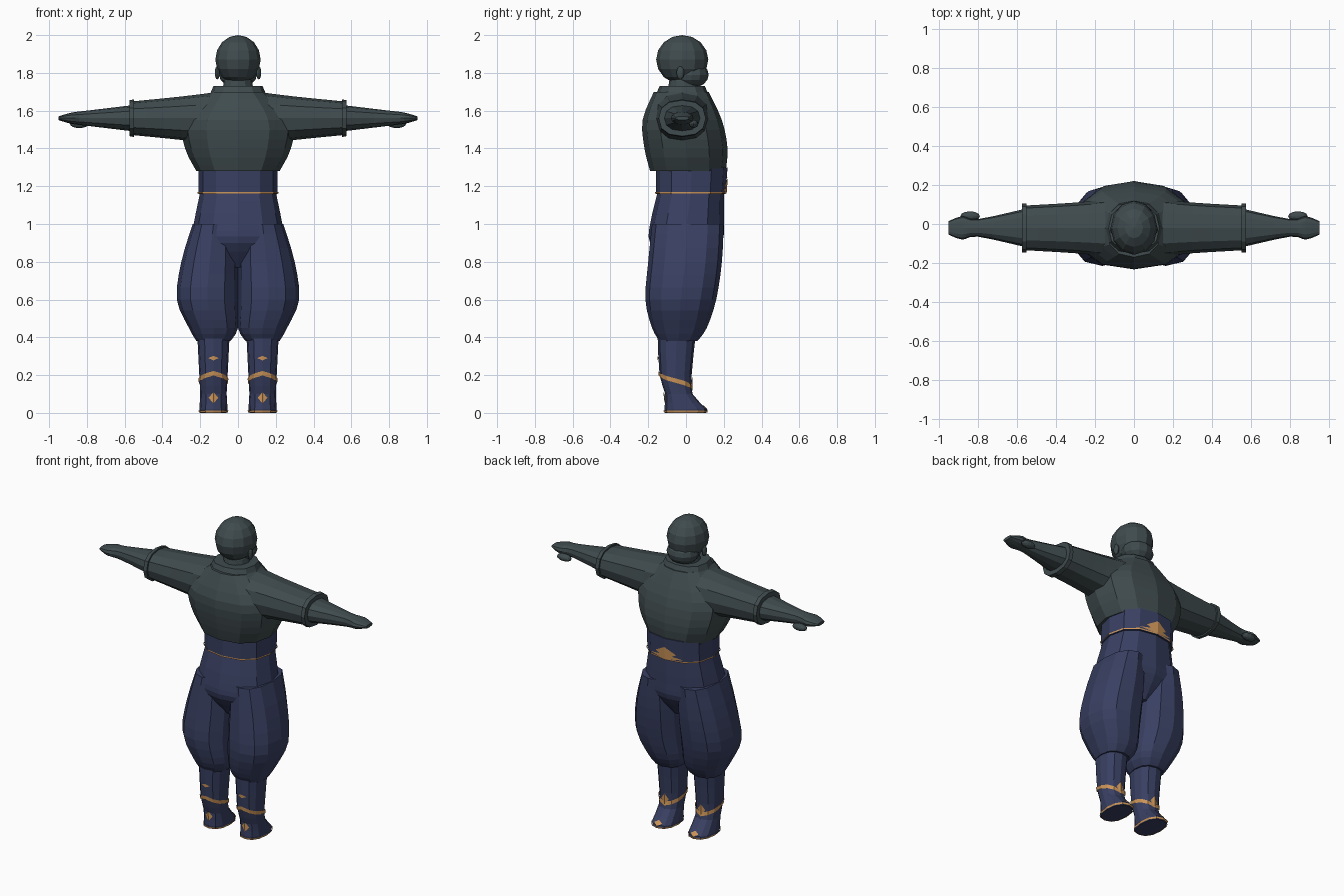
import bpy
import bmesh
from math import cos, sin, pi, copysign
from mathutils import Matrix, Vector

SIDES = 12
FRONT = SIDES / 4          # side index facing the toes
BACK = FRONT * 3
ROUNDNESS = 0.85           # below one gives a boxier cross-section
LEG = 0.13                 # distance of a leg from the middle
ARM_Y, ARM_Z = -0.02, 1.56

default_cube = bpy.data.objects.get("Cube")
if default_cube:
    bpy.data.objects.remove(default_cube, do_unlink=True)


def material(name, *rgb):
    mat = bpy.data.materials.new(name)
    mat.use_nodes = True
    colour = (*rgb, 1)
    mat.diffuse_color = colour
    mat.node_tree.nodes["Principled BSDF"].inputs["Base Color"].default_value = colour
    return mat


CLOTH = material("dark green cloth", 0.05, 0.07, 0.075)
NAVY = material("navy cloth", 0.04, 0.05, 0.12)
TRIM = material("orange trim", 0.6, 0.3, 0.1)


def finish(bm, name, mat, mirror):
    bmesh.ops.recalc_face_normals(bm, faces=bm.faces)
    mesh = bpy.data.meshes.new(name)
    bm.to_mesh(mesh)
    bm.free()
    mesh.materials.append(mat)
    part = bpy.data.objects.new(name, mesh)
    bpy.context.collection.objects.link(part)
    if mirror:
        part.modifiers.new("Mirror", "MIRROR").use_mirror_merge = False


def blob(name, centre, radii, mirror=False):
    """Faceted ellipsoid."""
    bm = bmesh.new()
    placing = Matrix.LocRotScale(Vector(centre), None, Vector(radii))
    bmesh.ops.create_uvsphere(bm, u_segments=SIDES, v_segments=8, radius=1, matrix=placing)
    finish(bm, name, CLOTH, mirror)


# Cross-sections are (position, low a, high a, low b, high b)
def body_ring(z, half, back, front):
    return z, -half, half, back, front


def leg_ring(z, half, back, front):
    centre = max(half, LEG)
    return z, centre - half, centre + half, back, front


def arm_ring(x, depth, height):
    return x, ARM_Y - depth, ARM_Y + depth, ARM_Z - height, ARM_Z + height


def ease(before, start, end, after, k):
    """Smooth curve through four neighbouring values."""
    bend = 2 * before - 5 * start + 4 * end - after
    twist = 3 * (start - end) + after - before
    return start + k / 2 * (end - before + k * (bend + k * twist))


def refine(rings, steps):
    padded = [rings[0], *rings, rings[-1]]
    result = []
    for group in zip(padded, padded[1:], padded[2:], padded[3:]):
        for step in range(steps):
            result.append([ease(*values, step / steps) for values in zip(*group)])
    return result + [rings[-1]]


def outline(ring, lift=0):
    """Corner points of a rounded cross-section."""
    t, a_low, a_high, b_low, b_high = ring
    points = []
    for side in range(SIDES):
        angle = 2 * pi * side / SIDES
        a, b = (copysign(abs(w) ** ROUNDNESS, w) for w in (cos(angle), sin(angle)))
        points.append(Vector(((a_low + a_high) / 2 + a * ((a_high - a_low) / 2 + lift),
                              (b_low + b_high) / 2 + b * ((b_high - b_low) / 2 + lift), t)))
    return points


def loft(name, mat, shape, keys, steps=3, mirror=False):
    """Skin over key cross-sections; returns the refined sections."""
    rings = refine([shape(*key) for key in keys], steps)
    bm = bmesh.new()
    rows = []
    for ring in rings:
        points = outline(ring)
        if shape is arm_ring:
            points = [p.zxy for p in points]
        rows.append([bm.verts.new(p) for p in points])
    for lower, upper in zip(rows, rows[1:]):
        for i in range(SIDES):
            bm.faces.new((lower[i - 1], lower[i], upper[i], upper[i - 1]))
    bm.faces.new(rows[0])
    bm.faces.new(rows[-1])
    finish(bm, name, mat, mirror)
    return rings


def on_surface(rings, side, z):
    """Point just above the skin of an upright loft."""
    for lower, upper in zip(rings, rings[1:]):
        if min(lower[0], upper[0]) <= z <= max(lower[0], upper[0]):
            break
    k = (z - lower[0]) / (upper[0] - lower[0])
    ring = [p + (q - p) * k for p, q in zip(lower, upper)]
    points = outline(ring, lift=0.005)
    corner = int(side // 1)
    return points[corner % SIDES].lerp(points[(corner + 1) % SIDES], side % 1)


def strip(name, rings, middle, spread, edges, mirror=False):
    """Thin painted strip; edges(k) gives low and high z for k from -1 to 1."""
    bm = bmesh.new()
    rows = []
    count = SIDES * 2
    for step in range(count + 1):
        k = 2 * step / count - 1
        rows.append([bm.verts.new(on_surface(rings, middle + k * spread, z)) for z in edges(k)])
    for near, far in zip(rows, rows[1:]):
        bm.faces.new((near[0], far[0], far[1], near[1]))
    finish(bm, name, TRIM, mirror)


def band(z, half):
    return lambda k: (z - half, z + half)


def diamond(z, half):
    return lambda k: (z - half * (1.01 - abs(k)), z + half * (1.01 - abs(k)))


def wrap(k):
    """Band rising from the instep to the heel side."""
    z = 0.13 + 0.08 * abs(k)
    return z - 0.012, z + 0.012


# Covered head with jaw, neck and ears
blob("head", (0, -0.02, 1.87), (0.12, 0.138, 0.13))
blob("jaw", (0, 0.03, 1.79), (0.1, 0.09, 0.07))
blob("neck", (0, -0.01, 1.72), (0.08, 0.085, 0.1))
blob("ear", (0.11, -0.03, 1.8), (0.013, 0.02, 0.035), mirror=True)

# Jacket, collar and arms
loft("jacket", CLOTH, body_ring, [(1.28, 0.22, -0.19, 0.21), (1.4, 0.28, -0.22, 0.22),
                                  (1.55, 0.29, -0.23, 0.19), (1.7, 0.14, -0.17, 0.12)])
loft("collar", CLOTH, body_ring, [(1.66, 0.16, -0.17, 0.13), (1.73, 0.13, -0.14, 0.1)], 1)
loft("sleeve", CLOTH, arm_ring, [(0.1, 0.15, 0.14), (0.3, 0.13, 0.115), (0.55, 0.115, 0.09)],
     mirror=True)
loft("cuff", CLOTH, arm_ring, [(0.55, 0.125, 0.1), (0.575, 0.125, 0.095)], 1, mirror=True)
loft("forearm_and_hand", CLOTH, arm_ring, [(0.55, 0.1, 0.07), (0.8, 0.045, 0.04),
                                           (0.88, 0.06, 0.03), (0.95, 0.035, 0.01)], mirror=True)
blob("thumb", (0.84, 0.04, 1.53), (0.05, 0.025, 0.022), mirror=True)

# Sash with its line and knot
sash = loft("sash", NAVY, body_ring, [(1.16, 0.21, -0.16, 0.21), (1.3, 0.21, -0.16, 0.22)], 1)
strip("sash_line", sash, FRONT, SIDES / 2, band(1.165, 0.004))
strip("sash_knot", sash, FRONT, 0.6, diamond(1.205, 0.04))
strip("sash_knot_tie", sash, FRONT, 1, diamond(1.18, 0.015))

# Baggy trousers
loft("hips", NAVY, body_ring, [(1.17, 0.2, -0.15, 0.2), (1, 0.235, -0.19, 0.2),
                               (0.9, 0.25, -0.19, 0.19), (0.77, 0.06, -0.1, 0.1)])
loft("trouser_leg", NAVY, leg_ring, [(1, 0.11, -0.18, 0.2), (0.8, 0.15, -0.2, 0.19),
                                     (0.6, 0.162, -0.215, 0.16), (0.45, 0.13, -0.18, 0.11),
                                     (0.38, 0.09, -0.14, 0.06)], mirror=True)

# Wrapped shins flowing into pointed feet
boot = loft("boot", NAVY, leg_ring, [(0.4, 0.085, -0.15, 0.05), (0.2, 0.075, -0.14, 0.03),
                                     (0.1, 0.07, -0.11, 0.035), (0.02, 0.075, -0.115, 0.11),
                                     (0, 0.07, -0.11, 0.105)], 2, mirror=True)
strip("boot_wrap", boot, FRONT, SIDES / 2, wrap, mirror=True)
strip("boot_sole_line", boot, FRONT, SIDES / 2, band(0.007, 0.005), mirror=True)
for place, side, z, half in (("heel", BACK, 0.08, 0.03), ("calf", BACK, 0.29, 0.012),
                             ("instep", FRONT, 0.16, 0.035), ("toe", FRONT, 0.03, 0.015)):
    strip(place + "_diamond", boot, side, 0.6, diamond(z, half), mirror=True)
